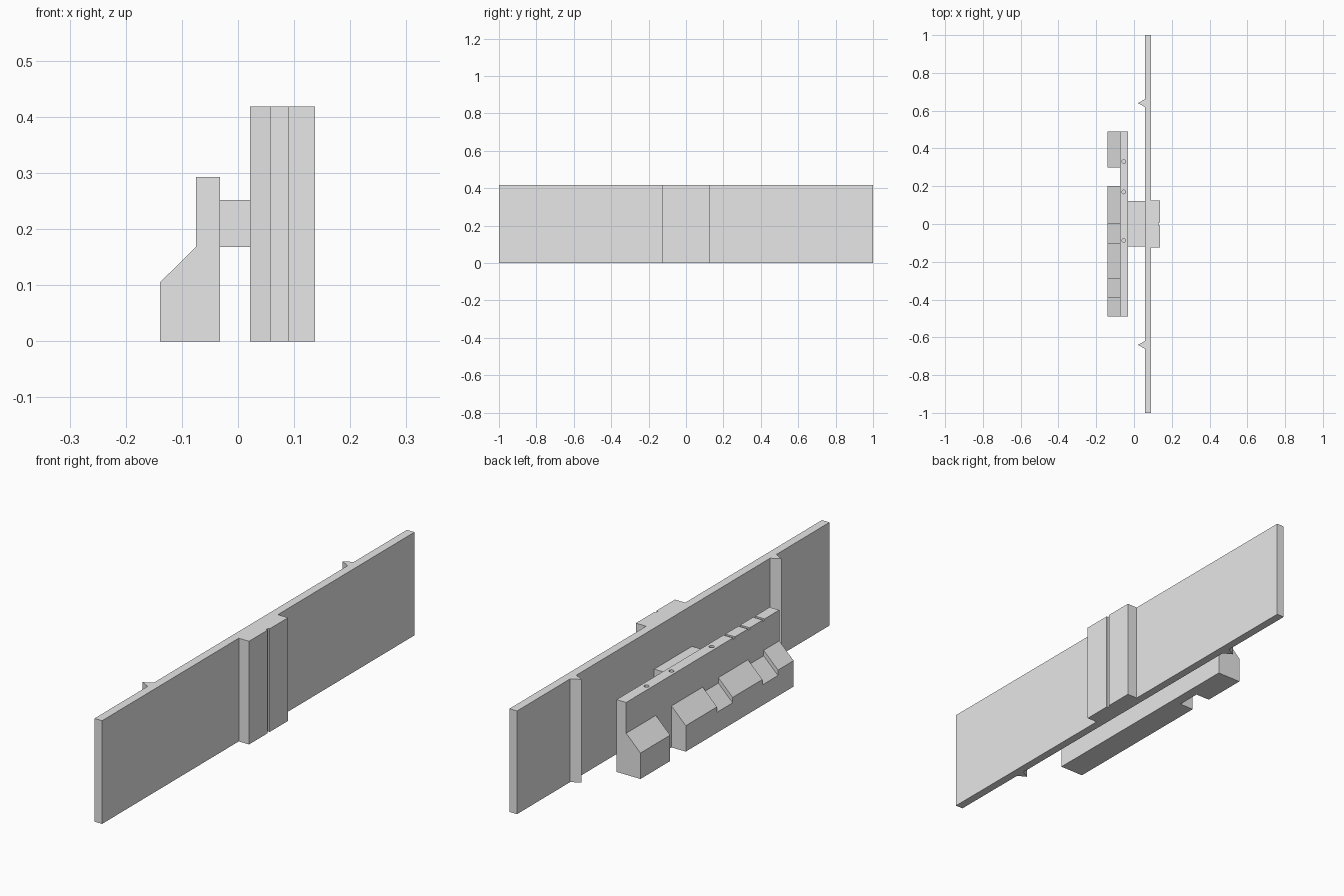
import bpy
import bmesh
from mathutils import Vector

cube = bpy.data.objects.get("Cube")
if cube:
    bpy.data.objects.remove(cube, do_unlink=True)

grey = bpy.data.materials.new("light_grey")
grey.use_nodes = True
grey.diffuse_color = (0.8, 0.8, 0.8, 1)
grey.node_tree.nodes["Principled BSDF"].inputs["Base Color"].default_value = (0.8, 0.8, 0.8, 1)


def prism(name, points, place, offset):
    """Extrude a flat profile; place maps each 2D point into space."""
    bm = bmesh.new()
    face = bm.faces.new([bm.verts.new(place(a, b)) for a, b in points])
    out = bmesh.ops.extrude_face_region(bm, geom=[face])
    moved = [g for g in out["geom"] if isinstance(g, bmesh.types.BMVert)]
    bmesh.ops.translate(bm, verts=moved, vec=Vector(offset))
    bmesh.ops.recalc_face_normals(bm, faces=bm.faces)
    mesh = bpy.data.meshes.new(name)
    bm.to_mesh(mesh)
    bm.free()
    mesh.materials.append(grey)
    obj = bpy.data.objects.new(name, mesh)
    bpy.context.collection.objects.link(obj)
    return obj


def along_y(name, profile, y0, y1):
    return prism(name, profile, lambda x, z: (x, y0, z), (0, y1 - y0, 0))


def rect(x0, x1, z0, z1):
    return [(x0, z0), (x1, z0), (x1, z1), (x0, z1)]


# Upright wall with two pointed ribs, a central boss and its narrow groove
back, front, boss = 0.057, 0.091, 0.137
half = [(boss - 0.007, 0.007), (boss, 0.007), (boss, 0.125), (front, 0.125),
        (front, 1), (back, 1), (back, 0.66), (0.021, 0.64), (back, 0.62)]
outline = half + [(x, -y) for x, y in reversed(half)]
prism("wall", outline, lambda x, y: (x, y, 0), (0, 0, 0.418))

# Bridge joining the wall to the rack
along_y("bridge", rect(-0.032, back, 0.168, 0.252), -0.12, 0.122)

# Rack plate, with fine slots across its top edge
rack_top, slot_depth = 0.293, 0.006
edge = [(0.49, 0), (0.49, rack_top)]
for y in (-0.20, -0.295, -0.39):
    a, b = y + 0.006, y - 0.006
    edge += [(a, rack_top), (a, rack_top - slot_depth), (b, rack_top - slot_depth), (b, rack_top)]
edge += [(-0.49, rack_top), (-0.49, 0)]
rack = prism("rack_plate", edge, lambda y, z: (-0.075, y, z), (0.043, 0, 0))

# Small pin holes in the top edge
for y in (0.33, 0.17, -0.087):
    bpy.ops.mesh.primitive_cylinder_add(vertices=12, radius=0.01, depth=0.03,
                                        location=(-0.054, y, rack_top))
    cutter = bpy.context.object
    cutter.name = "pin_hole_cutter"
    cutter.hide_render = True
    cutter.hide_set(True)
    cutter.display_type = 'WIRE'
    cut = rack.modifiers.new("pin_hole", 'BOOLEAN')
    cut.operation = 'DIFFERENCE'
    cut.solver = 'EXACT'
    cut.object = cutter

# Sloped teeth with lower saddles between them; one bay is left open
spans = [("tooth", 0.30, 0.49, 0), ("tooth", 0, 0.20, 0), ("saddle", -0.10, 0, 0.022),
         ("tooth", -0.29, -0.10, 0), ("saddle", -0.39, -0.29, 0.022), ("tooth", -0.49, -0.39, 0)]
for name, y0, y1, drop in spans:
    profile = [(-0.075, 0), (-0.139, 0), (-0.139, 0.105 - drop), (-0.075, 0.168 - drop)]
    along_y(name, profile, y0, y1)
